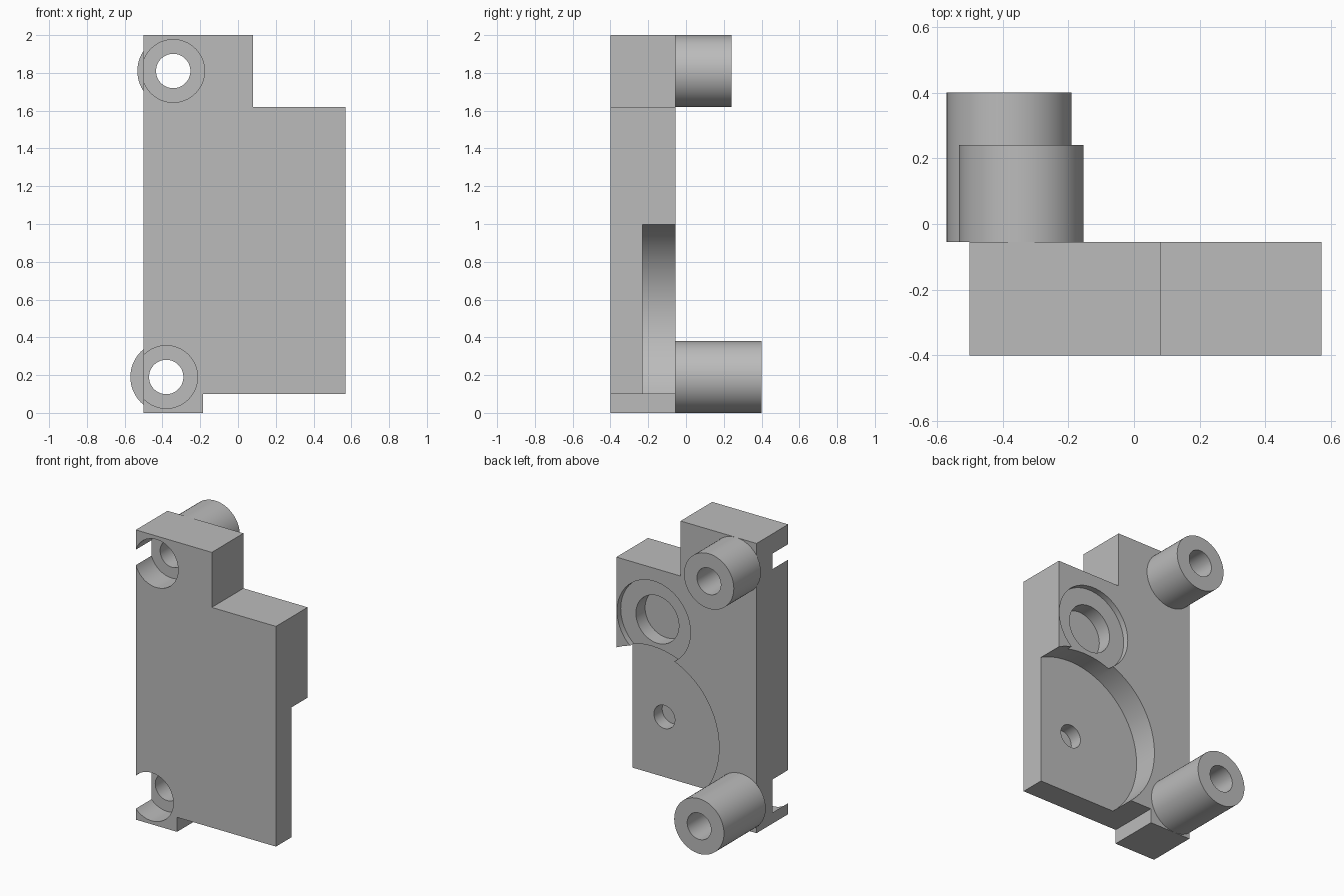
import bpy, bmesh, math
from mathutils import Matrix

if "Cube" in bpy.data.objects:
    bpy.data.objects.remove(bpy.data.objects["Cube"])

FRONT, MID, BACK = -0.40, -0.23, -0.055   # depth levels of the plate
SEG = 64

grey = bpy.data.materials.new("light grey")
grey.diffuse_color = (0.50, 0.50, 0.50, 1)
grey.use_nodes = True
grey.node_tree.nodes["Principled BSDF"].inputs["Base Color"].default_value = grey.diffuse_color


def make_object(name, bm):
    bmesh.ops.recalc_face_normals(bm, faces=bm.faces)
    mesh = bpy.data.meshes.new(name)
    bm.to_mesh(mesh)
    bm.free()
    mesh.materials.append(grey)
    obj = bpy.data.objects.new(name, mesh)
    bpy.context.collection.objects.link(obj)
    return obj


def extrude_profile(name, points, y0, y1):
    """Closed x-z outline extruded along y."""
    bm = bmesh.new()
    face = bm.faces.new([bm.verts.new((x, y0, z)) for x, z in points])
    new = bmesh.ops.extrude_face_region(bm, geom=[face])["geom"]
    bmesh.ops.translate(bm, vec=(0, y1 - y0, 0),
                        verts=[v for v in new if isinstance(v, bmesh.types.BMVert)])
    return make_object(name, bm)


def cylinder(name, x, z, r, y0, y1):
    bm = bmesh.new()
    place = Matrix.Translation((x, (y0 + y1) / 2, z)) @ Matrix.Rotation(math.pi / 2, 4, 'X')
    bmesh.ops.create_cone(bm, cap_ends=True, segments=SEG, radius1=r, radius2=r,
                          depth=y1 - y0, matrix=place)
    return make_object(name, bm)


def tube(name, x, z, r_out, r_in, y0, y1):
    bm = bmesh.new()
    rings = []
    for r, y in ((r_out, y0), (r_out, y1), (r_in, y1), (r_in, y0)):
        rings.append([bm.verts.new((x + r * math.cos(a), y, z + r * math.sin(a)))
                      for a in (2 * math.pi * i / SEG for i in range(SEG))])
    for k in range(4):
        a, b = rings[k], rings[(k + 1) % 4]
        for i in range(SEG):
            j = (i + 1) % SEG
            bm.faces.new((a[i], a[j], b[j], b[i]))
    return make_object(name, bm)


def cut(obj, cutter):
    mod = obj.modifiers.new("cut", 'BOOLEAN')
    mod.operation = 'DIFFERENCE'
    mod.solver = 'EXACT'
    mod.object = cutter
    bpy.context.view_layer.objects.active = obj
    bpy.ops.object.modifier_apply(modifier=mod.name)
    bpy.data.objects.remove(cutter, do_unlink=True)


# Stepped plate
plate = extrude_profile("plate", [(-0.50, 0), (-0.185, 0), (-0.185, 0.10), (0.57, 0.10),
                                  (0.57, 1.62), (0.08, 1.62), (0.08, 2), (-0.50, 2)],
                        FRONT, BACK)

# Hollow bosses, each with a through hole and a front counterbore
parts = [plate]
for name, x, z, end in (("upper_boss", -0.343, 1.81, 0.24), ("lower_boss", -0.38, 0.19, 0.40)):
    parts.append(tube(name, x, z, 0.19, 0.091, BACK, end))
    cut(plate, cylinder("counterbore", x, z, 0.166, FRONT - 0.1, MID))
    cut(plate, cylinder("bolt_hole", x, z, 0.091, MID - 0.05, BACK + 0.1))

# Round pockets in the back: wide recess, its pivot hole, shallow seat, seat bore
for name, x, z, r, floor in (("wide_recess", 0.326, 0.515, 0.54, MID),
                             ("pivot_hole", 0.326, 0.515, 0.08, MID - 0.09),
                             ("shallow_seat", 0.285, 1.25, 0.28, BACK - 0.04),
                             ("seat_bore", 0.285, 1.25, 0.164, BACK - 0.14)):
    cut(plate, cylinder(name, x, z, r, floor, BACK + 0.1))

# Smooth round walls, keep edges sharp
bpy.ops.object.select_all(action='DESELECT')
for obj in parts:
    obj.select_set(True)
bpy.context.view_layer.objects.active = plate
bpy.ops.object.shade_smooth_by_angle(angle=math.radians(30))
